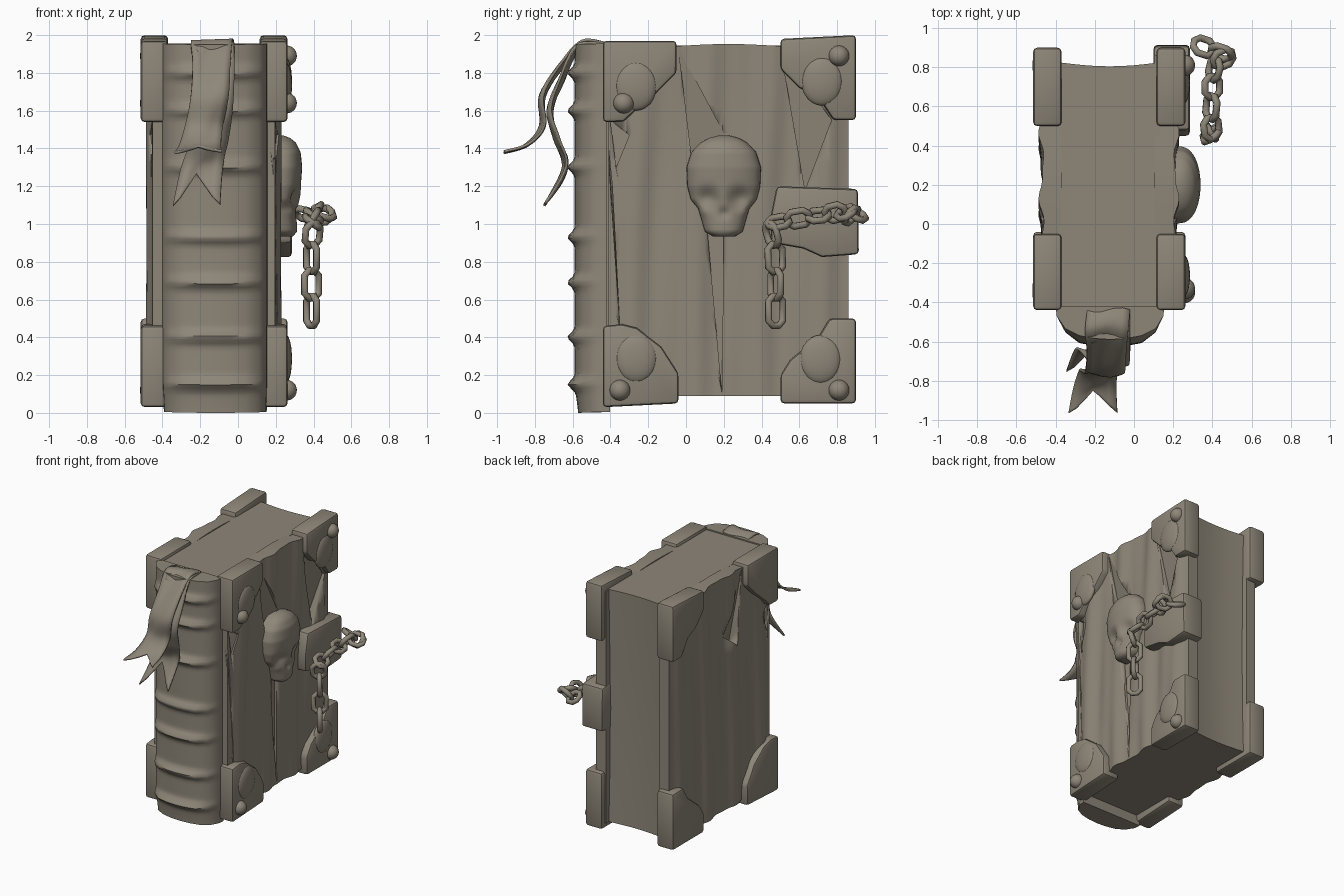
import bpy, bmesh, math
from mathutils import Vector, Matrix

if "Cube" in bpy.data.objects:
    bpy.data.objects.remove(bpy.data.objects["Cube"])

mat = bpy.data.materials.new("worn_grey_brown")
mat.diffuse_color = (0.27, 0.24, 0.19, 1)
mat.use_nodes = True
mat.node_tree.nodes["Principled BSDF"].inputs["Base Color"].default_value = mat.diffuse_color


def finish(name, bm, bevel=0.0, angle=35):
    bmesh.ops.recalc_face_normals(bm, faces=bm.faces[:])
    me = bpy.data.meshes.new(name)
    bm.to_mesh(me)
    bm.free()
    ob = bpy.data.objects.new(name, me)
    bpy.context.collection.objects.link(ob)
    me.materials.append(mat)
    bpy.ops.object.select_all(action='DESELECT')
    ob.select_set(True)
    bpy.context.view_layer.objects.active = ob
    if bevel:
        m = ob.modifiers.new("bevel", 'BEVEL')
        m.width, m.segments, m.limit_method = bevel, 2, 'ANGLE'
        bpy.ops.object.modifier_apply(modifier=m.name)
    bpy.ops.object.shade_smooth_by_angle(angle=math.radians(angle))
    return ob


def loft(name, rings, **kw):
    bm = bmesh.new()
    vs = [[bm.verts.new(p) for p in r] for r in rings]
    n = len(rings[0])
    for a, b in zip(vs, vs[1:]):
        for i in range(n):
            bm.faces.new((a[i], a[(i + 1) % n], b[(i + 1) % n], b[i]))
    bm.faces.new(vs[0])
    bm.faces.new(vs[-1])
    return finish(name, bm, **kw)


def interp(table, t):
    # smooth-ish lookup in rows of (t, value, value...)
    for a, b in zip(table, table[1:]):
        if t <= b[0]:
            f = (t - a[0]) / (b[0] - a[0])
            return [p + (q - p) * f for p, q in zip(a[1:], b[1:])]
    return list(table[-1][1:])


def bump(d, r):
    return math.exp(-(d / r) ** 2)


# Page block, hollow along the fore edge
rings = []
for z, dy in ((0.09, 0.0), (0.5, -0.012), (1.0, -0.015), (1.5, -0.01), (1.945, 0.0)):
    r = [(-0.38, -0.45, z), (0.13, -0.45, z)]
    for i in range(9):
        t = i / 8
        r.append((0.13 - 0.51 * t, 0.825 + dy - 0.02 * math.sin(math.pi * t), z))
    rings.append(r)
loft("page_block", rings)

# Covers with rippled leather and torn slits
tears = [  # (depth, y, z) corners, shallow edge first
    [(0.01, -0.04, 1.93), (0.01, 0.2, 1.48), (0.075, 0.03, 1.35)],
    [(0.01, 0.5, 1.93), (0.01, 0.77, 1.55), (0.07, 0.63, 1.18)],
    [(0.06, -0.40, 1.55), (0.01, -0.30, 1.47), (0.03, -0.37, 1.30)],
    [(0.04, -0.42, 1.5), (0.06, -0.39, 1.2), (0.01, -0.35, 0.45)],
    [(0.03, 0.11, 1.0), (0.03, 0.20, 1.0), (0.03, 0.19, 0.11)],
]


def cover(name, side, inner, outer, cuts):
    rings = []
    for i in range(41):
        y = -0.41 + 1.27 * i / 40
        edge = min(1, (0.86 - y) / 0.1, (y + 0.41) / 0.1)
        r = [(inner, y, 1.945 + 0.008 * math.sin(7 * y)), (inner, y, 0.09)]
        for k in range(13):
            z = 0.09 + 1.855 * k / 12
            rip = math.sin(19 * y + 1.3 * math.sin(2.2 * z)) + 0.5 * math.sin(37 * y - 1.5 * z)
            x = outer + side * (0.011 * rip * edge - 0.02 * (1 - edge))
            r.append((x, y, z + (0.008 * math.sin(7 * y) if k == 12 else 0)))
        rings.append(r)
    ob = loft(name, rings, angle=40)
    for c in cuts:
        cut = loft("tear_cutter", [[(outer - side * d, y, z) for d, y, z in c],
                                   [(outer + side * 0.1, y, z) for d, y, z in c]])
        cut.hide_render = True
        m = ob.modifiers.new("tear", 'BOOLEAN')
        m.operation, m.object, m.solver = 'DIFFERENCE', cut, 'EXACT'
        bpy.context.view_layer.objects.active = ob
        bpy.ops.object.modifier_apply(modifier=m.name)
        bpy.data.objects.remove(cut)


cover("right_cover", 1, 0.105, 0.215, tears)
cover("left_cover", -1, -0.37, -0.472, [tears[0], tears[2]])

# Rounded spine with raised ribs
ribs = (1.80, 1.60, 1.30, 0.93, 0.69, 0.40, 0.15)
outline = [(-0.40, -0.42), (-0.395, -0.47), (-0.35, -0.535), (-0.28, -0.57), (-0.20, -0.585),
           (-0.12, -0.59), (-0.04, -0.585), (0.04, -0.57), (0.11, -0.535), (0.15, -0.47), (0.155, -0.42)]
rings = []
for k in range(99):
    z = 0.01 + 1.94 * k / 98
    h = max(bump(z - q, 0.028) for q in ribs) * 0.038
    sag = max(0, 1 - z / 0.15) * 0.02
    rings.append([(x * (1 - sag), y - h * min(1, max(0, (-y - 0.5) / 0.07)) + sag,
                   z + 0.06 * abs(x + 0.12) ** 2 - 0.01 * (z < 0.02)) for x, y in outline])
loft("spine", rings, angle=50)

# Corner guards (y, z outlines) with a stud on each, on both covers
guards = {
    "top_front": ([(-0.44, 1.97), (-0.05, 1.97), (-0.05, 1.80), (-0.15, 1.70), (-0.28, 1.59),
                   (-0.33, 1.54), (-0.44, 1.54)], (-0.33, 1.64)),
    "top_back": ([(0.5, 1.98), (0.9, 2.0), (0.9, 1.55), (0.78, 1.55), (0.70, 1.67),
                  (0.60, 1.72), (0.5, 1.82)], (0.81, 1.89)),
    "bottom_front": ([(-0.44, 0.03), (-0.04, 0.05), (-0.04, 0.21), (-0.13, 0.35), (-0.26, 0.45),
                      (-0.34, 0.47), (-0.44, 0.46)], (-0.35, 0.12)),
    "bottom_back": ([(0.5, 0.05), (0.9, 0.05), (0.9, 0.50), (0.76, 0.50), (0.70, 0.40),
                     (0.55, 0.28), (0.5, 0.2)], (0.81, 0.12)),
}


def swelling(name, loc, size):
    bm = bmesh.new()
    bmesh.ops.create_icosphere(bm, subdivisions=3, radius=1,
                               matrix=Matrix.Translation(loc) @ Matrix.Diagonal((*size, 1)))
    finish(name, bm, angle=60)


for side, x0, x1 in (("right", 0.115, 0.262), ("left", -0.37, -0.515)):
    s = 1 if side == "right" else -1
    for name, (pts, (sy, sz)) in guards.items():
        loft(f"{side}_{name}_guard", [[(x0, y, z) for y, z in pts], [(x1, y, z) for y, z in pts]],
             bevel=0.02)
        out = 0.055 if s > 0 else 0.008
        swelling(f"{side}_{name}_stud", (x1 - s * 0.005, sy, sz), (out, 0.055, 0.055))
        if s > 0:
            cy, cz = sum(p[0] for p in pts) / 7, sum(p[1] for p in pts) / 7
            swelling(f"{name}_guard_swell", (x1 - 0.012, cy * 0.8 + sy * 0.2, cz), (0.036, 0.11, 0.13))

# Clasp wrapping the fore edge of the right cover
clasp = [(0.48, 1.2), (0.91, 1.185), (0.915, 0.84), (0.72, 0.825), (0.62, 0.87), (0.45, 0.9),
         (0.45, 1.05)]
loft("clasp", [[(0.10, max(y, 0.62), z) for y, z in clasp], [(0.20, y, z) for y, z in clasp],
               [(0.285, y, z) for y, z in clasp]], bevel=0.02)

# Skull relief: z, half width, depth
skull = [(0.935, 0.06, 0.07), (0.96, 0.10, 0.09), (1.03, 0.12, 0.09), (1.08, 0.135, 0.09),
         (1.13, 0.175, 0.095), (1.2, 0.193, 0.11), (1.3, 0.197, 0.118), (1.38, 0.172, 0.11),
         (1.43, 0.125, 0.085), (1.455, 0.08, 0.055), (1.468, 0.03, 0.02)]
rings = []
for k in range(45):
    z = 0.935 + 0.533 * k / 44
    w, d = interp(skull, z)
    r = [(0.18, 0.2 - w, z), (0.18, 0.2 + w, z)]
    for i in range(25):
        a = math.pi * i / 24
        v = w * math.cos(a)
        x = 0.222 + d * math.sin(a) ** 0.8
        for e in (-0.085, 0.085):
            x -= 0.032 * bump(math.hypot(v - e, z - 1.14), 0.05)
            x += 0.012 * bump(math.hypot(v - e * 1.3, z - 1.07), 0.03)
        x += 0.012 * bump(v, 0.03) * bump(z - 1.14, 0.05)
        x -= 0.02 * bump(math.hypot(v, z - 1.055), 0.025)
        r.append((max(x, 0.2), 0.2 + v, z))
    rings.append(r)
loft("skull", rings, angle=70)


# Chain links strung along a path
def link(name, centre, direction, roll, length):
    d = Vector(direction).normalized()
    ref = Vector((0, 0, 1)) if abs(d.z) < 0.8 else Vector((1, 0, 0))
    u = Matrix.Rotation(math.radians(roll), 3, d) @ d.cross(ref).normalized()
    n = d.cross(u)
    bm = bmesh.new()
    rings = []
    for i in range(8):
        a = math.pi / 8 + i * math.pi / 4
        o = d * math.cos(a) + u * math.sin(a)
        c = Vector(centre) + o * 0.05 + d * math.copysign(length / 2 - 0.068, math.cos(a))
        rings.append([bm.verts.new(c + o * 0.019 * math.cos(b) + n * 0.019 * math.sin(b))
                      for b in (j * math.pi / 4 for j in range(8))])
    for i in range(8):
        p, q = rings[i], rings[(i + 1) % 8]
        for j in range(8):
            bm.faces.new((p[j], p[(j + 1) % 8], q[(j + 1) % 8], q[j]))
    finish(name, bm, angle=50)


chain = [(0.39, 0.475, 0.43), (0.39, 0.475, 0.61), (0.39, 0.475, 0.75), (0.39, 0.47, 0.89),
         (0.40, 0.44, 1.00), (0.39, 0.54, 1.02), (0.40, 0.65, 1.04), (0.40, 0.75, 1.05),
         (0.42, 0.83, 1.07), (0.49, 0.86, 1.05), (0.40, 0.89, 1.04), (0.31, 0.92, 1.06)]
for i, (a, b) in enumerate(zip(chain, chain[1:])):
    a, b = Vector(a), Vector(b)
    extra = 0.05 if i else 0.03
    link(f"chain_link_{i + 1}", (a + b) / 2 + (Vector((0, 0, 0.02)) if i == 0 else Vector()),
         b - a, 35 + 90 * (i % 2), min(0.2, max(0.15, (b - a).length + extra)))


# Ribbon bookmarks with forked tails: (y, z, x centre, half width)
def ribbon(name, path):
    steps, across = 6, 6
    pts = []
    for i in range(len(path) - 1):
        p = [Vector(path[min(max(j, 0), len(path) - 1)]) for j in (i - 1, i, i + 1, i + 2)]
        for k in range(steps + (i == len(path) - 2)):
            t = k / steps
            pts.append(0.5 * (2 * p[1] + (p[2] - p[0]) * t + (2 * p[0] - 5 * p[1] + 4 * p[2] - p[3]) * t * t
                              + (3 * p[1] - p[0] - 3 * p[2] + p[3]) * t ** 3))
    bm = bmesh.new()
    rows = []
    last = len(pts) - 1
    for i, (y, z, cx, hw) in enumerate(pts):
        row = []
        for j in range(across + 1):
            s = 2 * j / across - 1
            # the notch pulls the middle of the tail back along the path
            f = i - (1 - abs(s)) * 5 * max(0, (i - last + 8) / 8)
            lo = int(f)
            q = pts[lo].lerp(pts[min(lo + 1, last)], f - lo)
            row.append(bm.verts.new((cx + s * hw, q[0] + 0.012 * math.sin(3 * s + i * 0.2), q[1] + 0.004 * s)))
        rows.append(row)
    for a, b in zip(rows, rows[1:]):
        for j in range(across):
            bm.faces.new((a[j], a[j + 1], b[j + 1], b[j]))
    ob = finish(name, bm, angle=60)
    m = ob.modifiers.new("thickness", 'SOLIDIFY')
    m.thickness, m.offset = 0.014, 0
    bpy.ops.object.modifier_apply(modifier=m.name)


ribbon("upper_ribbon", [(-0.44, 1.955, -0.13, 0.11), (-0.54, 1.965, -0.14, 0.11), (-0.65, 1.85, -0.14, 0.10),
                        (-0.76, 1.68, -0.15, 0.10), (-0.76, 1.52, -0.18, 0.10), (-0.84, 1.42, -0.20, 0.11),
                        (-0.955, 1.38, -0.21, 0.125)])
ribbon("lower_ribbon", [(-0.44, 1.95, -0.13, 0.11), (-0.57, 1.94, -0.12, 0.10), (-0.66, 1.76, -0.12, 0.10),
                        (-0.72, 1.60, -0.13, 0.10), (-0.685, 1.45, -0.15, 0.10), (-0.64, 1.30, -0.19, 0.11),
                        (-0.74, 1.10, -0.22, 0.125)])
